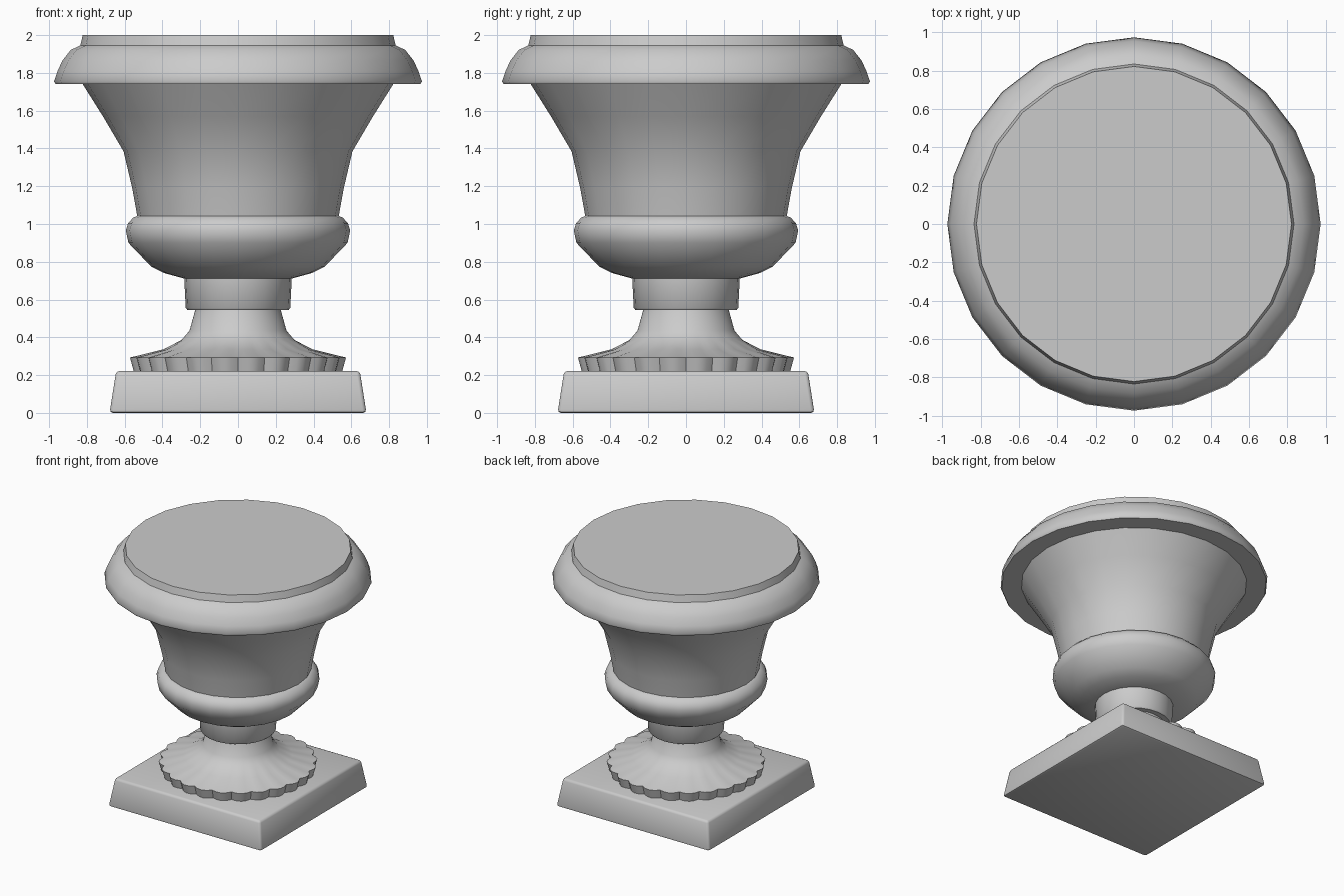
import bpy, bmesh, math

if "Cube" in bpy.data.objects:
    bpy.data.objects.remove(bpy.data.objects["Cube"])

stone = bpy.data.materials.new("grey stone")
stone.diffuse_color = (0.6, 0.6, 0.6, 1)
stone.use_nodes = True
stone.node_tree.nodes["Principled BSDF"].inputs["Base Color"].default_value = stone.diffuse_color


def finish(name, bm, angle=40):
    bmesh.ops.recalc_face_normals(bm, faces=bm.faces)
    mesh = bpy.data.meshes.new(name)
    bm.to_mesh(mesh)
    bm.free()
    mesh.materials.append(stone)
    obj = bpy.data.objects.new(name, mesh)
    bpy.context.collection.objects.link(obj)
    bpy.ops.object.select_all(action='DESELECT')
    obj.select_set(True)
    bpy.context.view_layer.objects.active = obj
    bpy.ops.object.shade_smooth_by_angle(angle=math.radians(angle))
    return obj


def lathe(name, profile, sides=24, lobes=0, angle=40):
    """Turn (radius, z, scallop depth) points about z, closing both ends."""
    bm = bmesh.new()
    rings = []
    for r, z, *depth in profile:
        d = depth[0] if depth else 0
        ring = []
        for i in range(sides):
            a = 2 * math.pi * i / sides
            rr = r - d * (1 - abs(math.sin(lobes * a / 2)))
            ring.append(bm.verts.new((rr * math.cos(a), rr * math.sin(a), z)))
        rings.append(ring)
    for low, high in zip(rings, rings[1:]):
        for i in range(sides):
            j = (i + 1) % sides
            bm.faces.new((low[i], low[j], high[j], high[i]))
    bm.faces.new(rings[0][::-1])
    bm.faces.new(rings[-1])
    return finish(name, bm, angle)


# Square plinth with tapered sides and softened edges
bm = bmesh.new()
bmesh.ops.create_cube(bm, size=1)
for v in bm.verts:
    half = 0.68 if v.co.z < 0 else 0.645
    v.co = (math.copysign(half, v.co.x), math.copysign(half, v.co.y),
            0 if v.co.z < 0 else 0.222)
bmesh.ops.bevel(bm, geom=bm.edges[:], offset=0.018, segments=2,
                profile=0.5, affect='EDGES')
finish("plinth", bm, 50)

# Scalloped foot
lathe("foot", [(0.555, 0.215, 0.03), (0.577, 0.293, 0.03), (0.40, 0.336, 0.008),
               (0.30, 0.385), (0.257, 0.435), (0.225, 0.55)],
      sides=96, lobes=24, angle=50)

# Collar between foot and bowl
lathe("collar", [(0.268, 0.545), (0.277, 0.555), (0.285, 0.72)])

# Rounded lower bowl
lathe("bowl", [(0.28, 0.71), (0.39, 0.74), (0.46, 0.775), (0.58, 0.90),
               (0.594, 0.965), (0.582, 1.005), (0.555, 1.033), (0.53, 1.045)], angle=50)

# Flared body
lathe("body", [(0.533, 1.04), (0.56, 1.19), (0.606, 1.385),
               (0.715, 1.57), (0.825, 1.745)])

# Overhanging rim with flat closed top
lathe("rim", [(0.965, 1.74), (0.974, 1.755), (0.955, 1.81), (0.93, 1.865),
              (0.885, 1.922), (0.835, 1.945), (0.822, 2.0)], angle=50)
